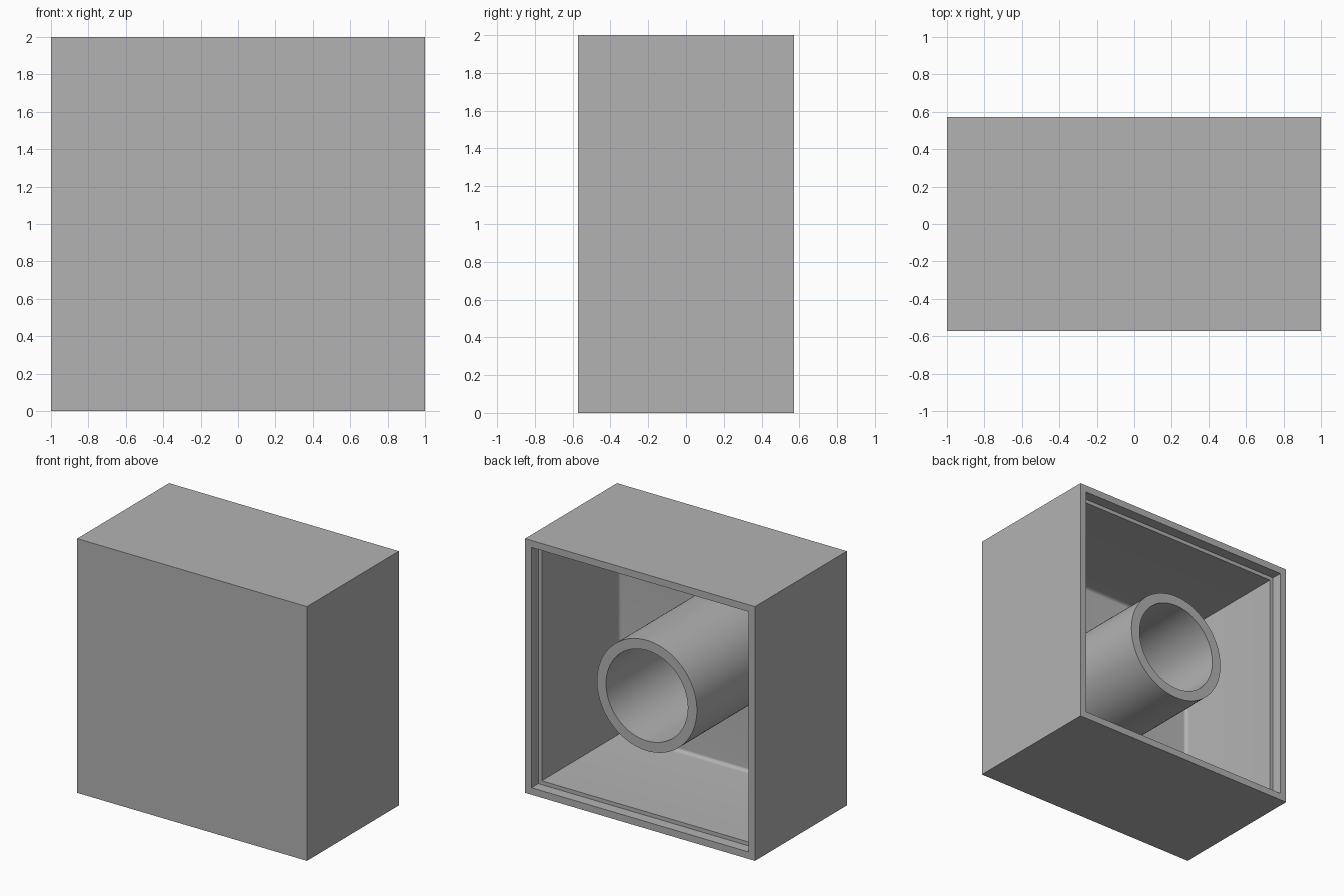
import bpy, bmesh, math

default = bpy.data.objects.get("Cube")
if default:
    bpy.data.objects.remove(default, do_unlink=True)

GREY = 0.448
HALF_DEPTH = 0.571           # front at -y, opening at +y
RIM, WALL = 0.055, 0.085     # wall thickness at the lip and below it
LEDGE_Y = HALF_DEPTH - 0.085
FLOOR_Y = -HALF_DEPTH + 0.085
FILLET = 0.03
TUBE_OUTER, TUBE_INNER = 0.435, 0.356

mat = bpy.data.materials.new("plain grey")
mat.use_nodes = True
mat.diffuse_color = (GREY, GREY, GREY, 1)
mat.node_tree.nodes["Principled BSDF"].inputs["Base Color"].default_value = (GREY, GREY, GREY, 1)


def sweep(name, profile, sides, start, caps):
    """Sweep a (radius, y) profile around the y axis through z = 1."""
    bm = bmesh.new()
    rings = []
    for r, y in profile:
        angles = [start + math.tau * i / sides for i in range(sides)]
        rings.append([bm.verts.new((r * math.cos(a), y, 1 + r * math.sin(a))) for a in angles])
    for a, b in zip(rings, rings[1:]):
        for i in range(sides):
            j = (i + 1) % sides
            bm.faces.new((a[i], a[j], b[j], b[i]))
    if caps:
        bm.faces.new(rings[0])
        bm.faces.new(rings[-1])
    bmesh.ops.recalc_face_normals(bm, faces=bm.faces)
    mesh = bpy.data.meshes.new(name)
    bm.to_mesh(mesh)
    bm.free()
    mesh.materials.append(mat)
    obj = bpy.data.objects.new(name, mesh)
    bpy.context.collection.objects.link(obj)
    bpy.ops.object.select_all(action='DESELECT')
    obj.select_set(True)
    bpy.context.view_layer.objects.active = obj
    bpy.ops.object.shade_smooth_by_angle(angle=math.radians(30))
    return obj


# Open-backed square box with a stepped lip and a filleted inner floor
section = [(1, -HALF_DEPTH), (1, HALF_DEPTH), (1 - RIM, HALF_DEPTH),
           (1 - RIM, LEDGE_Y), (1 - WALL, LEDGE_Y)]
steps = 6
for i in range(steps + 1):
    t = math.pi / 2 * i / steps
    section.append((1 - WALL - FILLET + FILLET * math.cos(t),
                    FLOOR_Y + FILLET - FILLET * math.sin(t)))
sweep("box_shell", [(h * math.sqrt(2), y) for h, y in section], 4, math.pi / 4, True)

# Central tube rising from the inner floor to the ledge level
sink = FLOOR_Y - 0.02
sweep("center_tube", [(TUBE_OUTER, sink), (TUBE_OUTER, LEDGE_Y), (TUBE_INNER, LEDGE_Y),
                      (TUBE_INNER, sink), (TUBE_OUTER, sink)], 96, 0, False)
